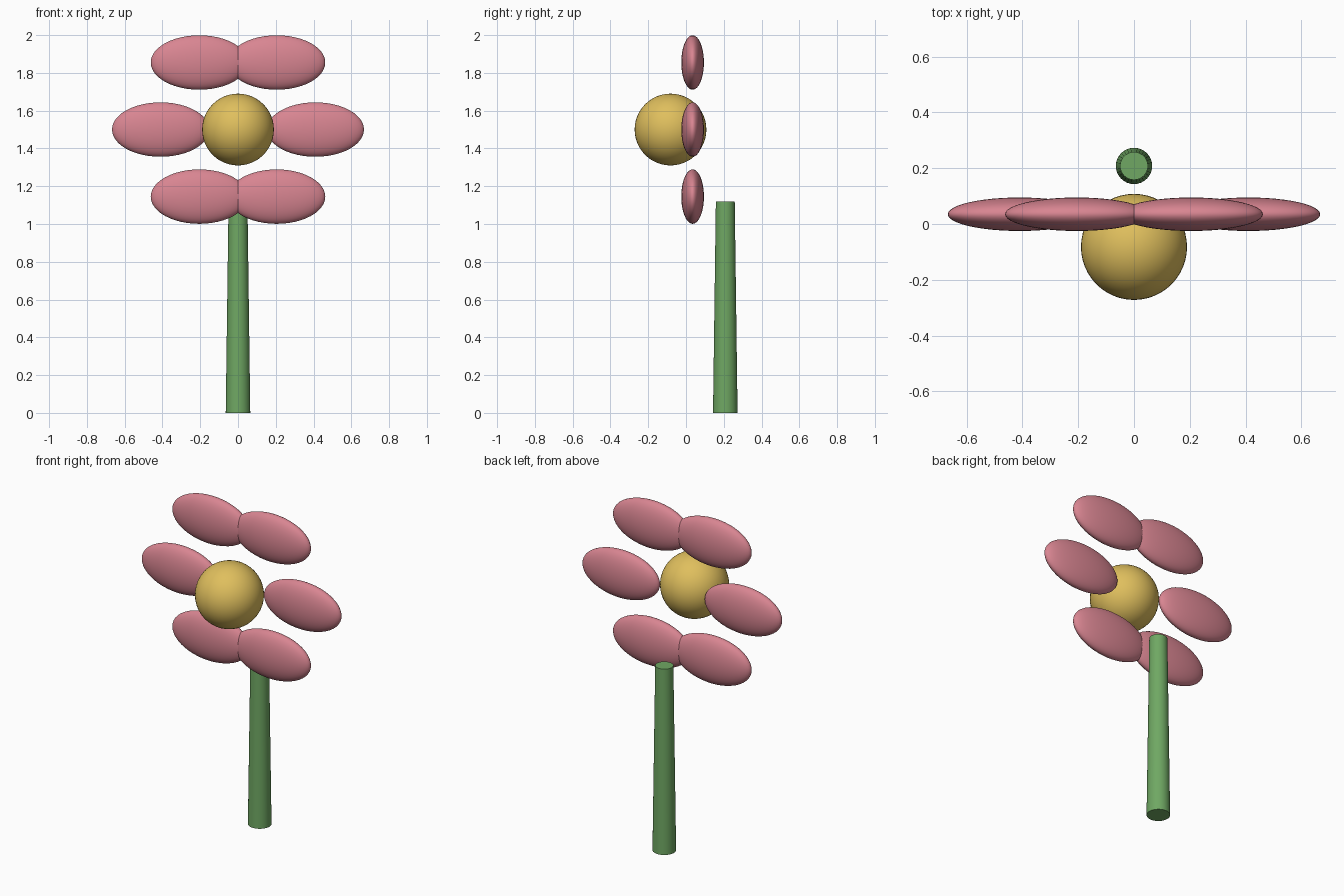
import bpy
from math import cos, sin, pi, radians

cube = bpy.data.objects.get("Cube")
if cube:
    bpy.data.objects.remove(cube, do_unlink=True)


def material(name, rgb):
    mat = bpy.data.materials.new(name)
    mat.use_nodes = True
    color = (*rgb, 1)
    mat.diffuse_color = color
    mat.node_tree.nodes["Principled BSDF"].inputs["Base Color"].default_value = color
    return mat


def finish(name, mat):
    obj = bpy.context.object
    obj.name = obj.data.name = name
    obj.data.materials.append(mat)
    bpy.ops.object.transform_apply(location=False, rotation=False, scale=True)
    bpy.ops.object.shade_smooth_by_angle(angle=radians(40))
    return obj


def ellipsoid(name, mat, location, scale):
    bpy.ops.mesh.primitive_uv_sphere_add(segments=48, ring_count=24, radius=1, location=location)
    bpy.context.object.scale = scale
    return finish(name, mat)


pink = material("petal pink", (0.69, 0.235, 0.285))
yellow = material("centre yellow", (0.74, 0.52, 0.11))
green = material("stem green", (0.16, 0.39, 0.125))

HEAD_Z = 1.5

# Tapered stem standing behind the bloom
bpy.ops.mesh.primitive_cone_add(vertices=32, radius1=0.065, radius2=0.05, depth=1.12,
                                location=(0, 0.208, 0.56))
finish("stem", green)

# Round flower centre
ellipsoid("flower_centre", yellow, (0, -0.082, HEAD_Z), (0.19, 0.19, 0.19))

# Six flattened petals, all lying sideways, around the centre
for i in range(6):
    a = i * pi / 3
    ellipsoid(f"petal_{i + 1}", pink,
              (0.41 * cos(a), 0.035, HEAD_Z + 0.41 * sin(a)), (0.257, 0.06, 0.144))
